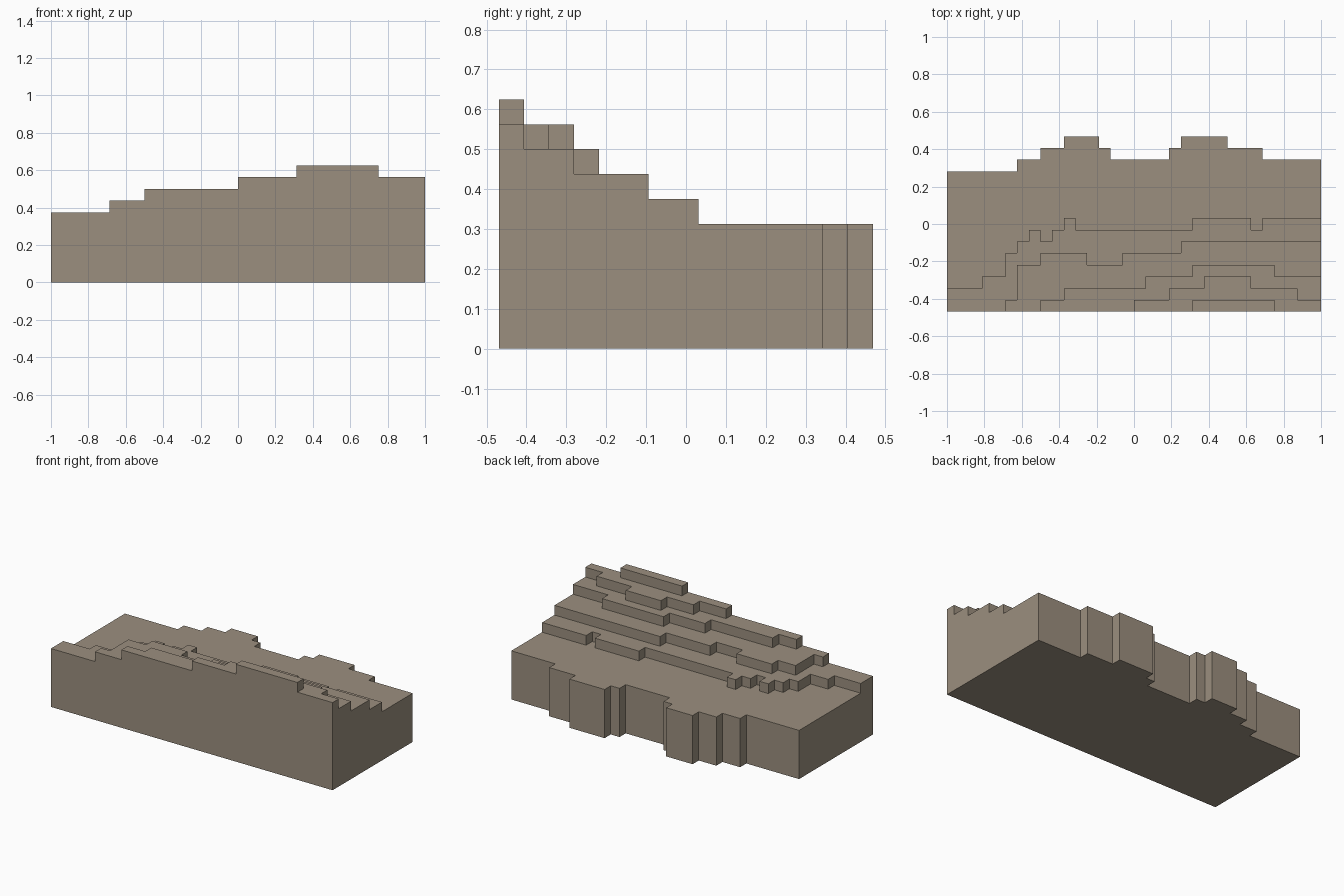
import bpy

default = bpy.data.objects.get("Cube")
if default:
    bpy.data.objects.remove(default, do_unlink=True)

CELL = 1 / 16          # everything sits on a square grid
HALF_W, HALF_D = 16, 7.5

stone = bpy.data.materials.new("warm grey stone")
stone.use_nodes = True
colour = (0.33, 0.275, 0.212, 1)
stone.diffuse_color = colour
stone.node_tree.nodes["Principled BSDF"].inputs["Base Color"].default_value = colour

# Terraces from the bottom up: name, top height, first column,
# then (end column, depth from the front) for each run of the stepped edge
TERRACES = [
    ("hill_base", 5, 0, [(6, 12), (8, 13), (10, 14), (13, 15), (14, 14),
                         (19, 13), (20, 14), (24, 15), (27, 14), (32, 13)]),
    ("first_terrace", 6, 0, [(3, 2), (5, 3), (6, 5), (7, 6), (8, 7), (9, 6), (10, 7),
                             (11, 8), (21, 7), (26, 8), (27, 7), (32, 8)]),
    ("second_terrace", 7, 5, [(6, 1), (8, 4), (12, 5), (15, 4), (20, 5), (32, 6)]),
    ("third_terrace", 8, 8, [(10, 1), (17, 2), (21, 3), (28, 4), (32, 3)]),
    ("fourth_terrace", 9, 16, [(19, 1), (22, 2), (26, 3), (30, 2), (32, 1)]),
    ("summit_ridge", 10, 21, [(28, 1)]),
]


def outline(start, runs):
    """Stepped footprint, from front left round the back to front right."""
    points, x = [(start, 0)], start
    for end, depth in runs:
        points += [(x, depth), (end, depth)]
        x = end
    return points + [(x, 0)]


def build_terrace(name, bottom, top, outer, inner):
    verts, faces = [], []

    def add_face(points):
        first = len(verts)
        verts.extend(((x - HALF_W) * CELL, (y - HALF_D) * CELL, z * CELL)
                     for x, y, z in points)
        faces.append(range(first, len(verts)))

    # Risers all round
    for a, b in zip(outer, outer[1:] + outer[:1]):
        add_face([(*a, bottom), (*a, top), (*b, top), (*b, bottom)])
    # Exposed tread: the footprint without the terrace above
    tread = [p for p in outer if p not in inner]
    tread += [p for p in reversed(inner) if p not in outer]
    add_face([(*p, top) for p in reversed(tread)])
    # Underside of the base only
    if bottom == 0:
        add_face([(*p, 0) for p in outer])

    mesh = bpy.data.meshes.new(name)
    mesh.from_pydata(verts, [], [list(f) for f in faces])
    mesh.materials.append(stone)
    mesh.update()
    bpy.context.collection.objects.link(bpy.data.objects.new(name, mesh))


outlines = [outline(start, runs) for _, _, start, runs in TERRACES] + [[]]
floor = 0
for i, (name, top, _, _) in enumerate(TERRACES):
    build_terrace(name, floor, top, outlines[i], outlines[i + 1])
    floor = top
